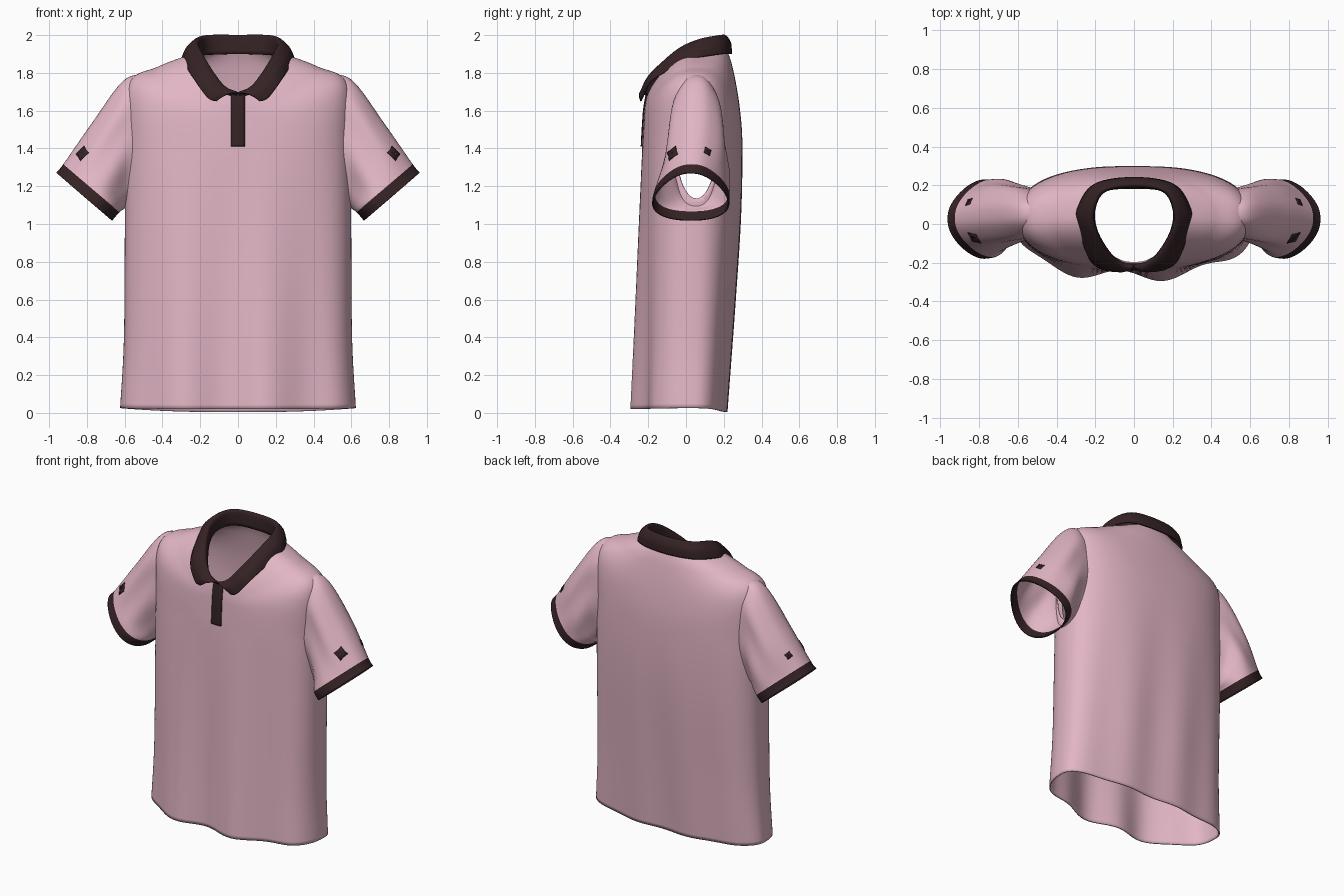
import bpy, bmesh, math
from mathutils import Vector as V

if "Cube" in bpy.data.objects:
    bpy.data.objects.remove(bpy.data.objects["Cube"])


def material(name, rgb):
    m = bpy.data.materials.new(name)
    m.diffuse_color = (*rgb, 1)
    m.use_nodes = True
    m.node_tree.nodes["Principled BSDF"].inputs["Base Color"].default_value = m.diffuse_color
    return m


PINK = material("pale pink", (0.76, 0.465, 0.56))
DARK = material("dark brown", (0.035, 0.016, 0.018))


def spline(keys, t):
    """Catmull-Rom through a list of vectors, t in 0..len-1."""
    n = len(keys) - 1
    i = min(int(t), n - 1)
    f = t - i
    p1, p2 = keys[i], keys[i + 1]
    p0 = keys[i - 1] if i > 0 else p1 * 2 - p2
    p3 = keys[i + 2] if i + 2 <= n else p2 * 2 - p1
    return 0.5 * (2 * p1 + (p2 - p0) * f + (2 * p0 - 5 * p1 + 4 * p2 - p3) * f * f
                  + (3 * p1 - p0 - 3 * p2 + p3) * f ** 3)


def surface(name, rows, mats, closed, thick, rule=None, edit=None):
    """Skin a grid of points, optionally closed around each row."""
    bm = bmesh.new()
    g = [[bm.verts.new(p) for p in r] for r in rows]
    n = len(g[0])
    for j in range(len(g) - 1):
        for i in range(n if closed else n - 1):
            k = (i + 1) % n
            f = bm.faces.new((g[j][i], g[j][k], g[j + 1][k], g[j + 1][i]))
            f.smooth = True
            if rule:
                f.material_index = rule(j)
    if edit:
        edit(bm)
    bmesh.ops.recalc_face_normals(bm, faces=bm.faces)
    me = bpy.data.meshes.new(name)
    bm.to_mesh(me)
    bm.free()
    for m in mats:
        me.materials.append(m)
    ob = bpy.data.objects.new(name, me)
    bpy.context.collection.objects.link(ob)
    s = ob.modifiers.new("cloth", 'SOLIDIFY')
    s.thickness, s.offset = thick, 0
    return ob


# Body: key loops (half width, front y, back y, front z, side z, back z, squareness)
BODY = [(.62, -.265, .21, .02, .025, .004, 2.5),
        (.60, -.255, .24, .40, .40, .40, 2.5),
        (.595, -.24, .285, 1.0, 1.0, 1.0, 2.5),
        (.59, -.23, .295, 1.35, 1.4, 1.4, 2.5),
        (.58, -.22, .28, 1.54, 1.735, 1.62, 2.4),
        (.42, -.213, .245, 1.62, 1.83, 1.82, 2.2),
        (.235, -.20, .21, 1.69, 1.90, 1.93, 2.0)]
YC = 0.04


def body_key(k, a):
    w, yf, yb, zf, zs, zb, n = k
    s, c = math.sin(a), math.cos(a)
    ye, ze = (yf, zf) if c > 0 else (yb, zb)
    e = 2 / n
    return V((math.copysign(abs(s) ** e, s) * w,
              YC + (ye - YC) * abs(c) ** e,
              zs + (ze - zs) * c * c))


def body_point(a, t):
    p = spline([body_key(k, a) for k in BODY], t)
    c = math.cos(a)
    fade = max(0, 1 - p.z / 1.4)
    if c > 0:   # hanging folds in front
        p.y -= 0.03 * c * fade * math.cos((p.x - .15) * math.tau / .45)
    else:       # softer folds behind
        p.y -= 0.008 * c * min(1, fade * 1.5) * math.cos(p.x * math.tau / .38 + 2.6)
    return p


def cut_armholes(bm):
    def radius(p):
        return math.hypot((p.y - .055) / .11, (p.z - 1.435) / .30)
    bad = [f for f in bm.faces
           if abs(f.calc_center_median().x) > .4 and radius(f.calc_center_median()) < 1]
    bmesh.ops.delete(bm, geom=bad, context='FACES')
    for v in bm.verts:   # even out the cut edge
        if v.is_boundary and abs(v.co.x) > .4 and 1.05 < v.co.z < 1.78:
            r = radius(v.co)
            v.co.y = .055 + (v.co.y - .055) / r
            v.co.z = 1.435 + (v.co.z - 1.435) / r


NB, RB = 144, 96
rows = [[body_point(math.tau * i / NB, 6 * j / RB) for i in range(NB)] for j in range(RB + 1)]
surface("shirt_body", rows, [PINK], True, .008, edit=cut_armholes)

# Sleeves: key loops (top x, top z, bottom x, bottom z, y centre, y half, egg shape)
SLEEVE = [(.48, 1.79, .55, 1.12, .055, .125, 0),
          (.605, 1.755, .59, 1.095, .055, .145, 0),
          (.775, 1.525, .61, 1.08, .05, .172, .1),
          (.922, 1.314, .632, 1.064, .03, .188, .3),
          (.96, 1.27, .67, 1.02, .025, .192, .3)]


def sleeve_point(a, t, side):
    keys = []
    for tx, tz, bx, bz, yc, yh, egg in SLEEVE:
        top, bot = V((tx, yc, tz)), V((bx, yc, bz))
        s = math.sin(a)
        keys.append((top + bot) / 2 + (top - bot) / 2 * math.cos(a)
                    + V((0, yh * math.copysign(abs(s) ** .88, s) * (1 - egg * math.cos(a)), 0)))
    p = spline(keys, t)
    # soft lengthwise creases
    p.y += .007 * math.sin(math.pi * min(t, 3) / 3) * math.cos(7 * a) * math.sin(a)
    p.x *= side
    return p


NS, RS = 64, 40


def badge(name, side, target, r):
    """Small four-pointed plate laid on the sleeve."""
    target = V((target[0] * side, target[1], target[2]))
    a, t = min(((math.tau * i / 120, 1.5 + j / 30) for i in range(120) for j in range(45)),
               key=lambda q: (sleeve_point(*q, side) - target).length)
    p = sleeve_point(a, t, side)
    u = (sleeve_point(a + .05, t, side) - p).normalized()
    v = (sleeve_point(a, t + .05, side) - p).normalized()
    n = u.cross(v).normalized()
    axis = (sleeve_point(0, t, side) + sleeve_point(math.pi, t, side)) / 2
    if n.dot(p - axis) < 0:
        n.negate()
    v = n.cross(u)
    ring = []
    for k in range(8):
        d, ang = (r if k % 2 else r * .65), math.tau * k / 8
        ring.append(p + (u * math.cos(ang) + v * math.sin(ang)) * d + n * .005)
    surface(name, [[p + (q - p) * .1 + n * .007 for q in ring], ring], [DARK], True, .004)


for side, label in ((1, "right"), (-1, "left")):
    rows = [[sleeve_point(math.tau * i / NS, 4 * j / RS, side) for i in range(NS)]
            for j in range(RS + 1)]
    surface(label + "_sleeve", rows, [PINK, DARK], True, .008,
            rule=lambda j: int(j >= RS * 3 / 4))
    badge(label + "_front_badge", side, (.795, -.04, 1.35), .044)
    badge(label + "_back_badge", side, (.84, .11, 1.38), .027)

# Collar: half rails from the front opening round to the centre back
INNER = [(.01, -.205, 1.675), (.07, -.19, 1.69), (.125, -.15, 1.75), (.19, -.04, 1.84),
         (.205, .07, 1.885), (.15, .17, 1.895), (0, .185, 1.90)]
FOLD = [(.005, -.225, 1.695), (.07, -.21, 1.725), (.135, -.165, 1.805), (.20, -.05, 1.915),
        (.215, .06, 1.97), (.16, .17, 1.993), (0, .20, 1.995)]
OUTER = [(.115, -.237, 1.65), (.16, -.232, 1.668), (.23, -.178, 1.762), (.287, 0, 1.862),
         (.285, .09, 1.885), (.20, .205, 1.90), (0, .238, 1.90)]


def rail(half):
    return [V(p) for p in half] + [V((-x, y, z)) for x, y, z in half[-2::-1]]


inner, fold, outer = rail(INNER), rail(FOLD), rail(OUTER)
NC = 96
rows = []
for i in range(NC + 1):
    t = 12 * i / NC
    a, f, o = (spline(r, t) for r in (inner, fold, outer))
    out = V((f.x, f.y - .03, 0)).normalized()
    mid = (f + o) / 2 + out * .014 + V((0, 0, .012))
    rows.append([spline([a, f, mid, o], 3 * k / 15) for k in range(16)])
surface("collar", rows, [DARK], False, .01)

# Placket: strip following the front centre line of the body
line = [body_point(0, 3 + 3 * j / 60) for j in range(61)]
line = [p for p in line if 1.405 < p.z < 1.70]
rows = [[V((x, p.y - .008 + abs(x) * .06, p.z)) for x in (-.036, -.018, 0, .018, .036)]
        for p in line]
surface("placket", rows, [DARK], False, .009)
